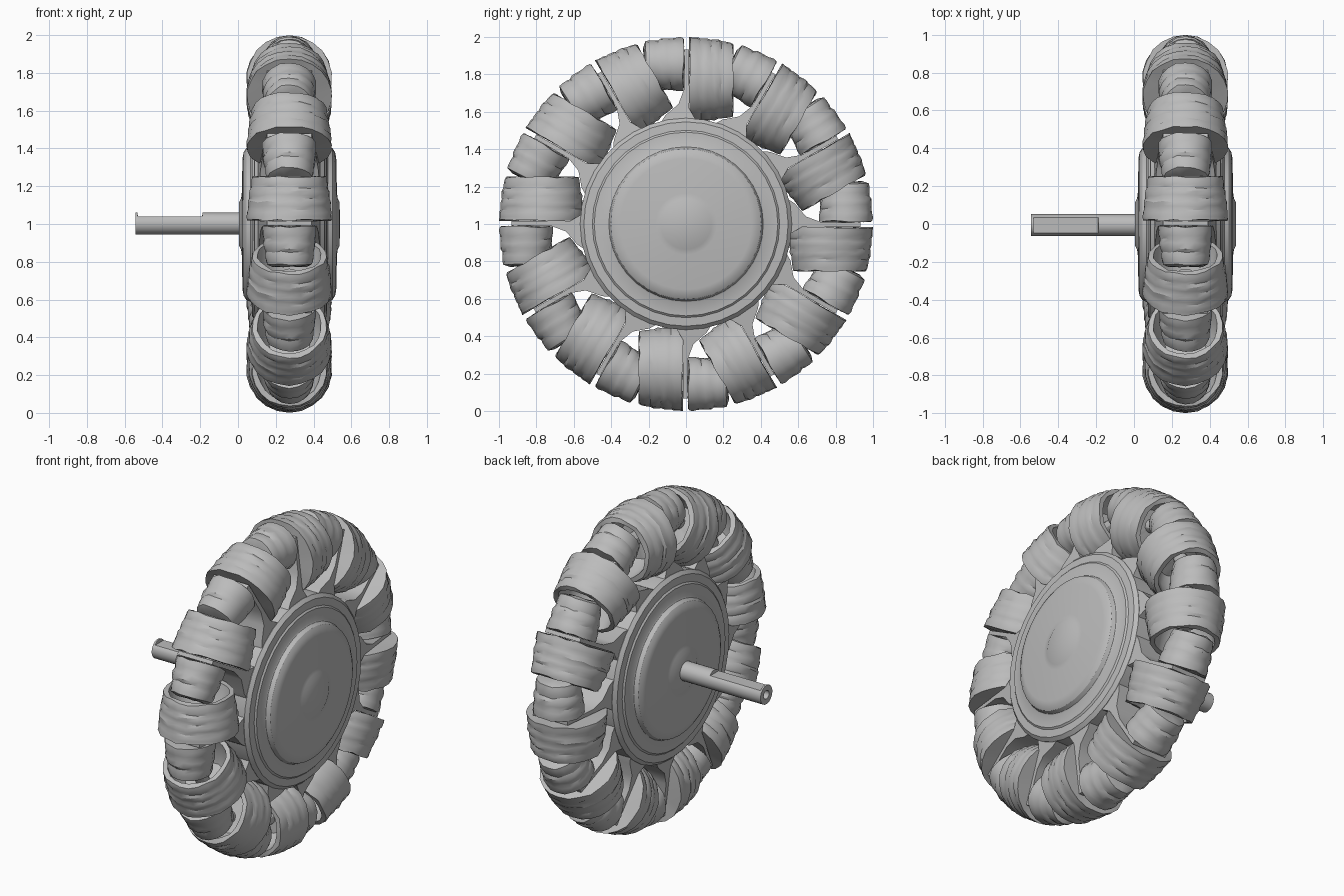
import bpy, bmesh, random
from math import sin, cos, pi, sqrt, radians
from mathutils import Matrix, Vector

random.seed(4)
cube = bpy.data.objects.get("Cube")
if cube:
    bpy.data.objects.remove(cube)

grey = bpy.data.materials.new("plain grey")
grey.use_nodes = True
grey.diffuse_color = (0.5, 0.5, 0.5, 1)
grey.node_tree.nodes["Principled BSDF"].inputs["Base Color"].default_value = (0.5, 0.5, 0.5, 1)

MID_X = 0.272
RIM = 0.997
COUNT = 12


def finish(name, bm, matrix=None, smooth=30):
    bmesh.ops.recalc_face_normals(bm, faces=bm.faces)
    mesh = bpy.data.meshes.new(name)
    bm.to_mesh(mesh)
    bm.free()
    mesh.materials.append(grey)
    obj = bpy.data.objects.new(name, mesh)
    bpy.context.collection.objects.link(obj)
    if matrix:
        obj.matrix_world = matrix
    bpy.ops.object.select_all(action='DESELECT')
    obj.select_set(True)
    bpy.context.view_layer.objects.active = obj
    bpy.ops.object.shade_smooth_by_angle(angle=radians(smooth))
    return obj


def lathe(profile, sides, jitter=0.0):
    """Turn (along, radius) points about the x axis; radius 0 closes an end."""
    bm = bmesh.new()
    rings = []
    for along, radius in profile:
        if radius == 0:
            rings.append([bm.verts.new((along, 0, 0))] * sides)
            continue
        ring = []
        for i in range(sides):
            a = 2 * pi * i / sides
            r = radius + random.uniform(-jitter, jitter) * 0.7
            ring.append(bm.verts.new((along + random.uniform(-jitter, jitter), r * cos(a), r * sin(a))))
        rings.append(ring)
    for one, two in zip(rings, rings[1:]):
        for i in range(sides):
            j = (i + 1) % sides
            corners = list(dict.fromkeys((one[i], one[j], two[j], two[i])))
            bm.faces.new(corners)
    return bm


def tread(start, end, axis, bands):
    """Barrel outline following the wheel rim, with shallow worn grooves between bands."""
    points = []
    step = (end - start) / bands
    for b in range(bands):
        for part, depth in ((0.0, 0.005 if b else 0), (0.3, 0), (0.7, 0)):
            t = start + (b + part) * step
            points.append((t, sqrt(RIM ** 2 - t * t) - axis - depth))
    points.append((end, sqrt(RIM ** 2 - end * end) - axis))
    return points


def frame(angle, radius):
    """Local x runs along the rim, local y points outward."""
    out = Vector((0, cos(angle), sin(angle)))
    along = Vector((0, -sin(angle), cos(angle)))
    m = Matrix((along, out, Vector((-1, 0, 0)))).transposed().to_4x4()
    m.translation = Vector((MID_X, 0, 1)) + out * radius
    return m


def ring_copies(first, name, radius):
    first.name = name + "_1"
    for k in range(COUNT):
        obj = first if k == 0 else bpy.data.objects.new(f"{name}_{k + 1}", first.data)
        if k:
            bpy.context.collection.objects.link(obj)
        obj.matrix_world = frame(2 * pi * k / COUNT, radius)


# Large rollers: hollow cups open on the far end
cup = [(-0.09, 0), (-0.09, 0.11), (-0.15, 0.15), (-0.25, 0.17)]
large = lathe(cup + tread(-0.25, -0.02, 0.77, 4) + [(-0.02, 0)], 22, 0.005)
ring_copies(finish("large_roller", large), "large_roller", 0.77)

# Small rollers: tucked into the next cup
small = lathe([(0.012, 0), (0.012, 0.1)] + tread(0.014, 0.215, 0.853, 3)
              + [(0.225, 0.09), (0.225, 0)], 18, 0.005)
ring_copies(finish("small_roller", small), "small_roller", 0.853)

# Axle pins through each roller pair
ring_copies(finish("roller_pin", lathe([(-0.16, 0), (-0.16, 0.04), (0.06, 0.04), (0.06, 0)], 12)),
            "roller_pin", 0.79)

# Spokes: flared at the root, thin between the rollers
outline = [(0.5, -0.1), (0.56, -0.05), (0.62, -0.015), (0.93, -0.015), (0.93, 0.008),
           (0.72, 0.01), (0.64, 0.04), (0.58, 0.11), (0.5, 0.16)]
bm = bmesh.new()
sides = []
for s in (-1, 1):
    sides.append([bm.verts.new((t, r, s * (0.17 - (r - 0.5) * 0.12))) for r, t in outline])
    bm.faces.new(sides[-1])
for i in range(len(outline)):
    j = (i + 1) % len(outline)
    bm.faces.new((sides[0][i], sides[0][j], sides[1][j], sides[1][i]))
ring_copies(finish("spoke", bm), "spoke", 0)

# Hub: stepped rim, rounded cap and low centre boss, same on both sides
half = [(0.268, 0), (0.266, 0.115), (0.256, 0.135), (0.252, 0.165), (0.248, 0.35), (0.242, 0.38),
        (0.228, 0.402), (0.205, 0.412), (0.2, 0.42), (0.197, 0.49), (0.188, 0.5),
        (0.185, 0.545), (0.165, 0.565)]
hub = half + [(-x, r) for x, r in reversed(half)]
finish("hub", lathe(hub, 36), Matrix.Translation((MID_X, 0, 1)))

# Drive shaft: hollow end and a flat along the top
shaft = lathe([(-0.3, 0), (-0.3, 0.026), (-0.543, 0.026), (-0.543, 0.058), (-0.532, 0.058),
               (-0.53, 0.058), (-0.19, 0.058), (-0.188, 0.058), (0.05, 0.058), (0.05, 0)], 24)
for v in shaft.verts:
    if -0.531 < v.co.x < -0.189:
        v.co.z = min(v.co.z, 0.038)
finish("shaft", shaft, Matrix.Translation((0, -0.006, 1.003)))
